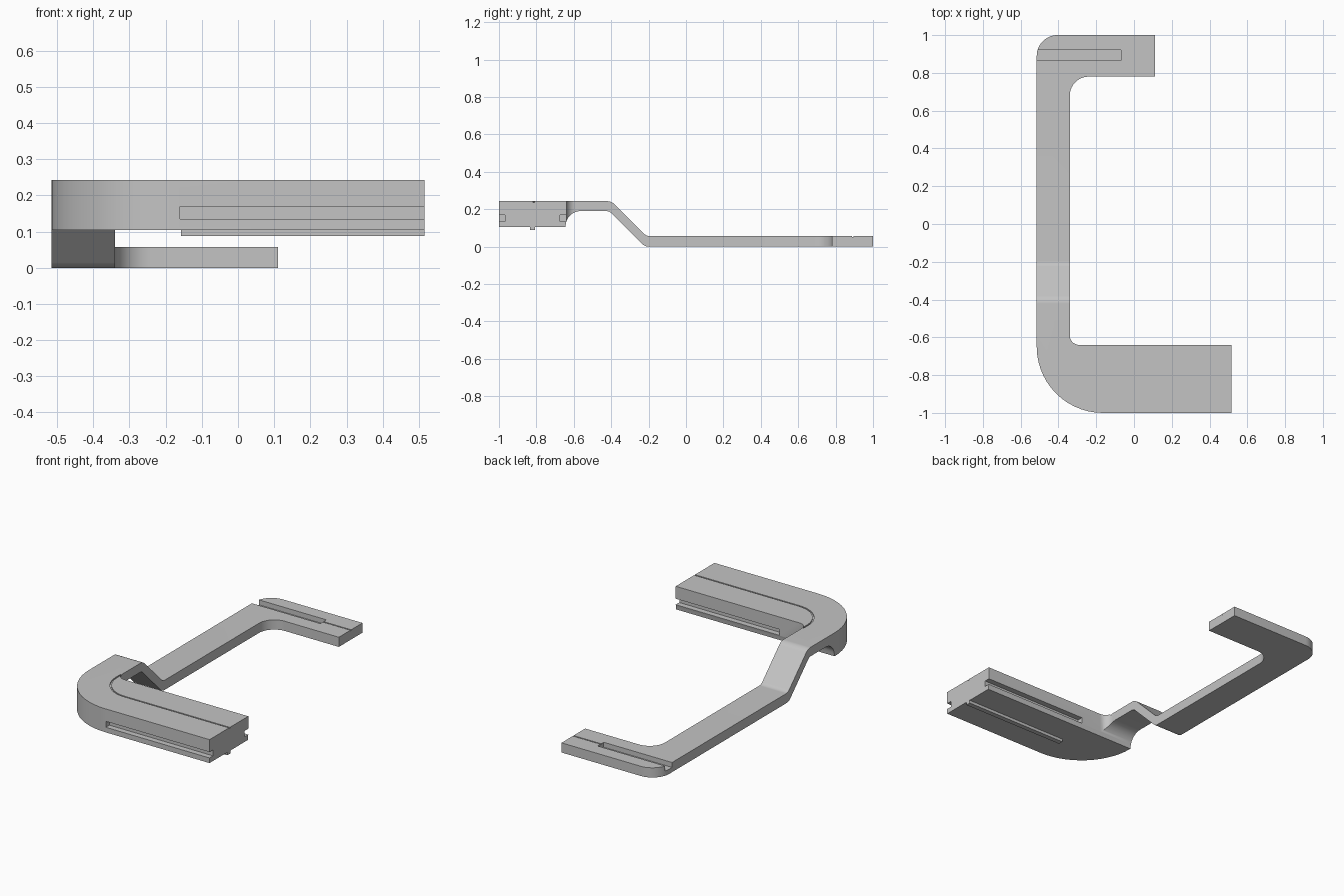
import bpy, bmesh, math
from mathutils import Vector

cube = bpy.data.objects.get("Cube")
if cube:
    bpy.data.objects.remove(cube, do_unlink=True)

grey = bpy.data.materials.new("plain grey")
grey.use_nodes = True
colour = (0.55, 0.55, 0.55, 1)
grey.diffuse_color = colour
grey.node_tree.nodes["Principled BSDF"].inputs["Base Color"].default_value = colour


def rounded(corners, steps=14):
    """Closed outline from (a, b) or (a, b, radius) corners."""
    out = []
    for i, corner in enumerate(corners):
        p = Vector(corner[:2])
        radius = corner[2] if len(corner) > 2 else 0
        if not radius:
            out.append(p)
            continue
        u = (Vector(corners[i - 1][:2]) - p).normalized()
        v = (Vector(corners[(i + 1) % len(corners)][:2]) - p).normalized()
        half = u.angle(v) / 2
        centre = p + (u + v).normalized() * radius / math.sin(half)
        start = p + u * radius / math.tan(half) - centre
        end = p + v * radius / math.tan(half) - centre
        sweep = math.pi - 2 * half
        for k in range(steps + 1):
            t = k / steps
            out.append(centre + (start * math.sin((1 - t) * sweep)
                                 + end * math.sin(t * sweep)) / math.sin(sweep))
    return out


def prism(name, outline, low, high, axis="z"):
    """Extrude an outline along z (outline is x, y) or x (outline is y, z)."""
    place = (lambda p: (p.x, p.y, low)) if axis == "z" else (lambda p: (low, p.x, p.y))
    offset = Vector((0, 0, high - low)) if axis == "z" else Vector((high - low, 0, 0))
    bm = bmesh.new()
    face = bm.faces.new([bm.verts.new(place(p)) for p in outline])
    ext = bmesh.ops.extrude_face_region(bm, geom=[face])
    bmesh.ops.translate(bm, vec=offset,
                        verts=[g for g in ext["geom"] if isinstance(g, bmesh.types.BMVert)])
    if face.is_valid and len(face.link_loops if hasattr(face, "link_loops") else face.edges) \
            and all(len(e.link_faces) < 2 for e in face.edges):
        bm.faces.remove(face)
    bmesh.ops.recalc_face_normals(bm, faces=bm.faces)
    mesh = bpy.data.meshes.new(name)
    bm.to_mesh(mesh)
    bm.free()
    obj = bpy.data.objects.new(name, mesh)
    bpy.context.collection.objects.link(obj)
    mesh.materials.append(grey)
    return obj


def box(name, x, y, z):
    return prism(name, rounded([(x[0], y[0]), (x[1], y[0]), (x[1], y[1]), (x[0], y[1])]), *z)


def combine(obj, tool, operation):
    """Apply a boolean and discard its tool."""
    tool.hide_render = True
    mod = obj.modifiers.new(operation.lower(), "BOOLEAN")
    mod.operation, mod.object, mod.solver = operation, tool, "EXACT"
    bpy.context.view_layer.objects.active = obj
    bpy.ops.object.modifier_apply(modifier=mod.name)
    bpy.data.objects.remove(tool, do_unlink=True)


# C-shaped plan with rounded elbows
left, inner, arm_end, short_end = -0.515, -0.34, 0.515, 0.11
plan = rounded([
    (left, -1, 0.35), (arm_end, -1), (arm_end, -0.64), (inner, -0.64, 0.05),
    (inner, 0.78, 0.1), (short_end, 0.78), (short_end, 1), (left, 1, 0.11)])
bracket = prism("bracket_body", plan, -0.1, 0.4)

# Side profile: thick front arm, arched bridge, ramp and thin base
profile = rounded([
    (-1.1, 0.105), (-0.645, 0.105), (-0.632, 0.19, 0.08), (-0.41, 0.19, 0.04),
    (-0.22, 0, 0.05), (1.1, 0), (1.1, 0.057), (-0.212, 0.057, 0.04),
    (-0.398, 0.243, 0.06), (-1.1, 0.243)])
combine(bracket, prism("side_profile", profile, -0.7, 0.7, "x"), "INTERSECT")

# Long slots in both sides of the front arm
for y in ((-1.1, -0.967), (-0.673, -0.6)):
    combine(bracket, box("side_slot", (-0.16, 0.7), y, (0.135, 0.17)), "DIFFERENCE")

# Curved hairline groove on the front arm
groove = rounded([
    (0.7, -0.819), (-0.346, -0.819, 0.179), (-0.346, -0.6),
    (-0.338, -0.6), (-0.338, -0.811, 0.171), (0.7, -0.811)])
combine(bracket, prism("curved_groove", groove, 0.237, 0.4), "DIFFERENCE")

# Wide slot and hairline groove on the back arm
combine(bracket, box("back_slot", (-0.7, -0.07), (0.865, 0.922), (0.028, 0.2)), "DIFFERENCE")
combine(bracket, box("back_groove", (-0.08, 0.3), (0.888, 0.895), (0.051, 0.2)), "DIFFERENCE")

# Guide rail under the front arm
rail = box("guide_rail", (-0.157, arm_end), (-0.835, -0.806), (0.088, 0.107))

# Smooth the elbows while keeping the edges sharp
bpy.ops.object.select_all(action="DESELECT")
bracket.select_set(True)
bpy.context.view_layer.objects.active = bracket
bpy.ops.object.shade_smooth_by_angle(angle=math.radians(30))
